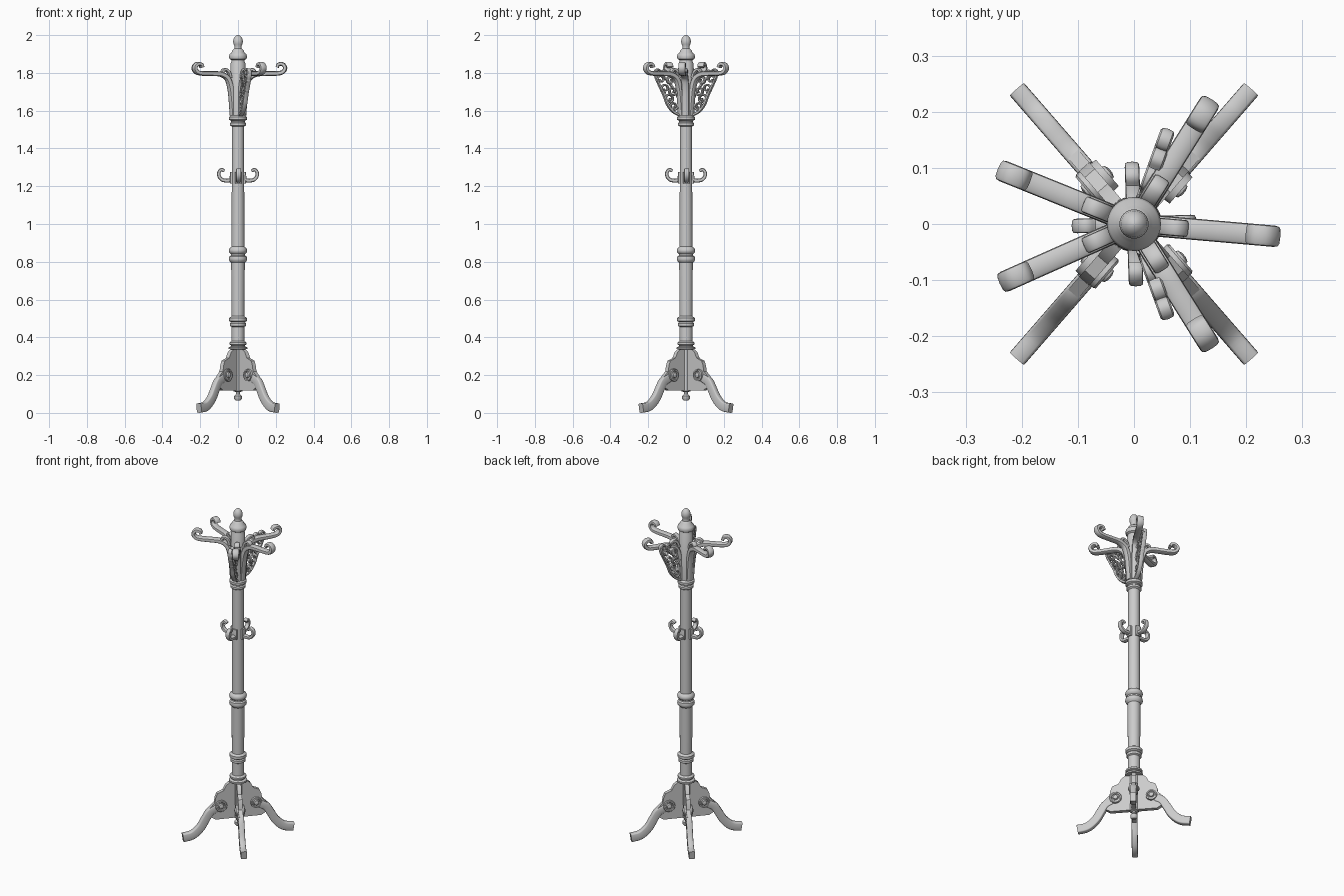
import bpy, bmesh
from math import pi, sin, cos, radians
from mathutils import Vector


def finish(name, bm, angle=0.0, sharp=40):
    bmesh.ops.recalc_face_normals(bm, faces=bm.faces)
    me = bpy.data.meshes.new(name)
    bm.to_mesh(me)
    bm.free()
    me.shade_smooth()
    me.set_sharp_from_angle(angle=radians(sharp))
    ob = bpy.data.objects.new(name, me)
    ob.rotation_euler.z = radians(angle)
    bpy.context.collection.objects.link(ob)
    return ob


def loft(bm, rings):
    vs = [[bm.verts.new(p) for p in r] for r in rings]
    n = len(vs[0])
    for a, b in zip(vs, vs[1:]):
        for i in range(n):
            j = (i + 1) % n
            bm.faces.new((a[i], a[j], b[j], b[i]))
    bm.faces.new(vs[0][::-1])
    bm.faces.new(vs[-1])


def lathe(name, prof, n=32):
    bm = bmesh.new()
    loft(bm, [[(r * cos(2 * pi * i / n), r * sin(2 * pi * i / n), z) for i in range(n)]
              for r, z in prof])
    return finish(name, bm)


def smooth_path(pts, steps=5):
    p = [Vector(q) for q in pts]
    p = [2 * p[0] - p[1]] + p + [2 * p[-1] - p[-2]]
    out = []
    for a, b, c, d in zip(p, p[1:], p[2:], p[3:]):
        for k in range(steps):
            t = k / steps
            out.append(0.5 * (2 * b + (c - a) * t + (2 * a - 5 * b + 4 * c - d) * t * t
                              + (3 * b - a - 3 * c + d) * t ** 3))
    return out + [p[-2]]


def sweep(bm, pts, width, t0, t1, square=0.6, n=12):
    # sweep a rounded section along a path in the (radius, height) plane
    path = smooth_path(pts)
    rings = []
    for k, p in enumerate(path):
        d = (path[min(k + 1, len(path) - 1)] - path[max(k - 1, 0)]).normalized()
        nrm = Vector((-d.y, d.x))
        th = t0 + (t1 - t0) * k / (len(path) - 1)
        ring = []
        for i in range(n):
            c, s = cos(2 * pi * i / n), sin(2 * pi * i / n)
            u = abs(c) ** square * (1 if c > 0 else -1)
            v = abs(s) ** square * (1 if s > 0 else -1)
            q = p + nrm * th * v
            ring.append((q.x, width * u, max(q.y, 0)))
        rings.append(ring)
    loft(bm, rings)


# turned pole, with rings and top finial
lathe("pole", [(.012, .065), (.02, .075), (.02, .09), (.01, .1), (.01, .11), (.024, .115),
               (.024, .335), (.05, .338), (.05, .347), (.036, .352), (.036, .358), (.046, .362),
               (.046, .372), (.034, .38), (.034, .455), (.042, .46), (.042, .474), (.036, .48),
               (.047, .487), (.047, .503), (.034, .512), (.036, .795), (.046, .805), (.049, .815),
               (.046, .828), (.038, .834), (.038, .842), (.047, .85), (.049, .86), (.045, .872),
               (.034, .88), (.032, 1.515), (.042, 1.522), (.042, 1.534), (.036, 1.54),
               (.036, 1.546), (.048, 1.552), (.048, 1.566), (.038, 1.575), (.04, 1.85),
               (.035, 1.86), (.035, 1.868), (.045, 1.874), (.048, 1.886), (.044, 1.9),
               (.034, 1.907), (.03, 1.92), (.02, 1.928), (.018, 1.94), (.024, 1.952),
               (.026, 1.966), (.023, 1.982), (.013, 1.995), (.003, 2.0)])

# base: bracket plates, curved feet, rosettes
plate = [(0, .335), (.05, .335), (.07, .32), (.085, .29), (.12, .275), (.13, .25),
         (.135, .22), (.165, .19), (.165, .14), (.13, .118), (0, .118)]
for i, ang in enumerate((49, 131, 229, 311), 1):
    bm = bmesh.new()
    loft(bm, [[(x, y, z) for x, z in plate] for y in (-.012, .012)])
    finish(f"leg_plate_{i}", bm, ang, 30)

    bm = bmesh.new()
    sweep(bm, [(.125, .185), (.16, .165), (.185, .125), (.215, .075), (.26, .036), (.315, .025)],
          .017, .022, .025, .35, 16)
    finish(f"leg_foot_{i}", bm, ang)

    bm = bmesh.new()
    prof = [(.034, -.024), (.034, -.02), (.034, .02), (.031, .024), (.024, .024),
            (.021, .019), (.016, .019), (.013, .028), (.005, .031)]
    prof = [(r, -h) for r, h in prof[:2:-1]] + prof[2:]
    loft(bm, [[(.1 + r * cos(2 * pi * k / 20), h, .2 + r * sin(2 * pi * k / 20))
               for k in range(20)] for r, h in prof])
    finish(f"rosette_{i}", bm, ang)

# five main arms with curled tips
arm = [(.028, 1.575), (.034, 1.65), (.043, 1.72), (.062, 1.772), (.1, 1.793), (.15, 1.796),
       (.205, 1.797), (.237, 1.804), (.251, 1.826), (.238, 1.846), (.216, 1.845), (.208, 1.83)]
root_curl = [(.045, 1.775), (.055, 1.805), (.075, 1.818), (.09, 1.808), (.084, 1.795)]
for i, ang in enumerate((-5, 58, 158, 204, 302), 1):
    bm = bmesh.new()
    sweep(bm, arm, .019, .016, .009)
    sweep(bm, root_curl, .015, .009, .007)
    finish(f"coat_arm_{i}", bm, ang)

# small middle hooks
hook = [(.025, 1.235), (.055, 1.23), (.083, 1.234), (.1, 1.253), (.1, 1.276),
        (.086, 1.288), (.072, 1.28)]
for i in range(4):
    bm = bmesh.new()
    sweep(bm, hook, .013, .011, .008)
    sweep(bm, [(.034, 1.215), (.036, 1.245), (.034, 1.275)], .017, .008, .008)
    finish(f"small_hook_{i + 1}", bm, 90 * i + 2)

# pierced scrollwork panels: (centre r, centre z, size, start angle, direction)
scrolls = [(.07, 1.625, .024, 200, 1), (.098, 1.665, .026, 250, -1), (.075, 1.705, .026, 180, 1),
           (.118, 1.718, .025, 270, 1), (.09, 1.758, .024, 200, -1), (.142, 1.765, .024, 300, 1),
           (.125, 1.797, .018, 160, -1), (.158, 1.803, .018, 330, 1)]
for i, ang in enumerate((70, -70), 1):
    bm = bmesh.new()
    sweep(bm, [(.036, 1.575), (.075, 1.597), (.105, 1.635), (.125, 1.685), (.15, 1.735),
               (.17, 1.78), (.172, 1.805)], .013, .007, .006)
    sweep(bm, [(.035, 1.65), (.06, 1.7), (.085, 1.735), (.11, 1.765), (.14, 1.79)],
          .01, .006, .006)
    for r, z, s, a, d in scrolls:
        pts = []
        for k in range(9):
            t = radians(a + d * k * 55)
            m = s * (1 - .085 * k)
            pts.append((r + m * cos(t), z + m * sin(t)))
        sweep(bm, pts, .013, .0065, .005, .8, 8)
    finish(f"scroll_panel_{i}", bm, ang)
